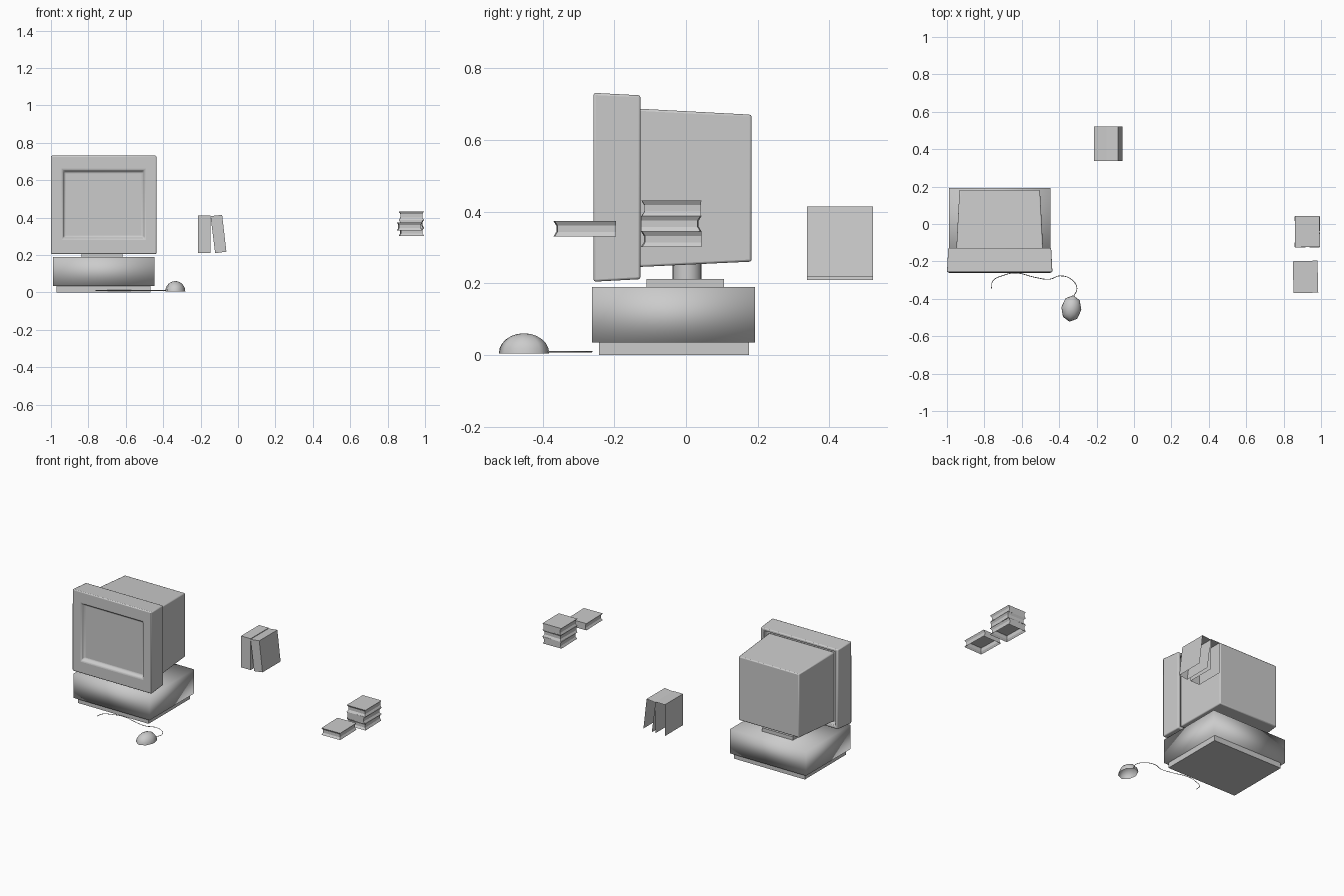
import bpy, bmesh, math
from mathutils import Vector, Matrix

if "Cube" in bpy.data.objects:
    bpy.data.objects.remove(bpy.data.objects["Cube"])


def finish(name, bm, bevel=0.0, segments=2, smooth=None):
    bmesh.ops.recalc_face_normals(bm, faces=bm.faces)
    me = bpy.data.meshes.new(name)
    bm.to_mesh(me)
    bm.free()
    ob = bpy.data.objects.new(name, me)
    bpy.context.collection.objects.link(ob)
    if bevel:
        mod = ob.modifiers.new("bevel", 'BEVEL')
        mod.width, mod.segments = bevel, segments
        mod.limit_method = 'ANGLE'
    bpy.ops.object.select_all(action='DESELECT')
    ob.select_set(True)
    bpy.context.view_layer.objects.active = ob
    if smooth == 'all':
        bpy.ops.object.shade_smooth()
    elif smooth == 'angle':
        bpy.ops.object.shade_smooth_by_angle(angle=math.radians(35))
    return ob


def loft(rings, open_start=False, open_end=False):
    """Join matching four-point rings, optionally leaving ends open."""
    bm = bmesh.new()
    vs = [[bm.verts.new(p) for p in r] for r in rings]
    for a, b in zip(vs, vs[1:]):
        for i in range(4):
            j = (i + 1) % 4
            bm.faces.new((a[i], a[j], b[j], b[i]))
    if not open_start:
        bm.faces.new(vs[0])
    if not open_end:
        bm.faces.new(vs[-1])
    return bm


def xz_ring(y, x0, x1, z0, z1):
    return [(x0, y, z0), (x1, y, z0), (x1, y, z1), (x0, y, z1)]


def box(name, x0, x1, y0, y1, z0, z1, **kw):
    return finish(name, loft([xz_ring(y0, x0, x1, z0, z1),
                              xz_ring(y1, x0, x1, z0, z1)]), **kw)


# Computer case and its recessed foot
box("computer_foot", -0.97, -0.467, -0.243, 0.176, 0.0, 0.035)
box("computer_case", -0.99, -0.447, -0.262, 0.192, 0.035, 0.19, smooth='all')

# Monitor stand
box("stand_plate", -0.836, -0.617, -0.11, 0.106, 0.19, 0.213)
bm = bmesh.new()
bmesh.ops.create_cone(bm, cap_ends=True, segments=24, radius1=0.04, radius2=0.04,
                      depth=0.075, matrix=Matrix.Translation((-0.722, 0.003, 0.2475)))
finish("stand_neck", bm, smooth='angle')

# Monitor bezel: screen recess in front, shallow recess behind
finish("monitor_bezel", loft([
    xz_ring(-0.237, -0.927, -0.509, 0.298, 0.643),
    xz_ring(-0.258, -0.938, -0.498, 0.286, 0.655),
    xz_ring(-0.258, -1.0, -0.436, 0.205, 0.732),
    xz_ring(-0.127, -0.993, -0.443, 0.212, 0.725),
    xz_ring(-0.127, -0.973, -0.463, 0.230, 0.707),
    xz_ring(-0.155, -0.970, -0.466, 0.233, 0.704),
]), bevel=0.006, smooth='angle')

# Monitor housing tapering towards the back
finish("monitor_housing", loft([
    xz_ring(-0.155, -0.951, -0.485, 0.245, 0.689),
    xz_ring(0.183, -0.933, -0.503, 0.261, 0.671),
]), bevel=0.006, smooth='angle')

# Mouse: low-poly half ellipsoid with an open underside
bm = bmesh.new()
bmesh.ops.create_uvsphere(bm, u_segments=8, v_segments=12, radius=1.0)
bmesh.ops.delete(bm, geom=[v for v in bm.verts if v.co.z < -0.01], context='VERTS')
bm.transform(Matrix.Translation((-0.335, -0.452, 0.005))
             @ Matrix.Rotation(math.radians(-8), 4, 'Z')
             @ Matrix.Diagonal((0.054, 0.071, 0.056, 1)))
finish("mouse", bm, smooth='all')

# Mouse cable
path = [(-0.762, -0.345), (-0.755, -0.305), (-0.70, -0.275), (-0.63, -0.262),
        (-0.53, -0.285), (-0.45, -0.295), (-0.395, -0.277), (-0.33, -0.30),
        (-0.305, -0.345), (-0.322, -0.385)]
cu = bpy.data.curves.new("mouse_cable", 'CURVE')
cu.dimensions = '3D'
cu.bevel_depth, cu.bevel_resolution, cu.resolution_u = 0.002, 0, 4
sp = cu.splines.new('BEZIER')
sp.bezier_points.add(len(path) - 1)
for p, (x, y) in zip(sp.bezier_points, path):
    p.co = (x, y, 0.010)
    p.handle_left_type = p.handle_right_type = 'AUTO'
bpy.context.collection.objects.link(bpy.data.objects.new("mouse_cable", cu))


# Standing books: open at the back and underneath
def standing_book(name, corners):
    rings = [[(x, y, z) for x, z in corners] for y in (0.338, 0.522)]
    bm = loft(rings, open_end=True)
    bm.faces.ensure_lookup_table()
    bmesh.ops.delete(bm, geom=[bm.faces[0]], context='FACES_ONLY')
    finish(name, bm)


standing_book("upright_book", [(-0.215, 0.21), (-0.147, 0.21), (-0.147, 0.412), (-0.215, 0.412)])
standing_book("leaning_book", [(-0.122, 0.21), (-0.062, 0.218), (-0.085, 0.415), (-0.147, 0.408)])


# Lying books: pinched page edges on three sides, straight spine, open underneath
def lying_book(name, x, y, z, sx, sy, turn, spine=1):
    h, rings = 0.0435, []
    for t, inset in ((0, 0), (0.3, 0.008), (0.7, 0.008), (1, 0)):
        w, d = sx / 2 - inset, sy / 2 - inset
        s = sy / 2
        rings.append([(-w, -d, h * t), (w, -d, h * t), (w, s, h * t), (-w, s, h * t)])
    bm = loft(rings, open_start=True)
    angle = math.radians(turn + (0 if spine > 0 else 180))
    bm.transform(Matrix.Translation((x, y, z)) @ Matrix.Rotation(angle, 4, 'Z'))
    finish(name, bm)


for i, (turn, spine) in enumerate(((1.5, 1), (-1.5, -1), (0.5, 1))):
    lying_book(f"stacked_book_{i + 1}", 0.927, -0.041, 0.302 + 0.043 * i,
               0.132, 0.166, turn, spine)
lying_book("single_book", 0.917, -0.283, 0.331, 0.132, 0.171, 1.5)
